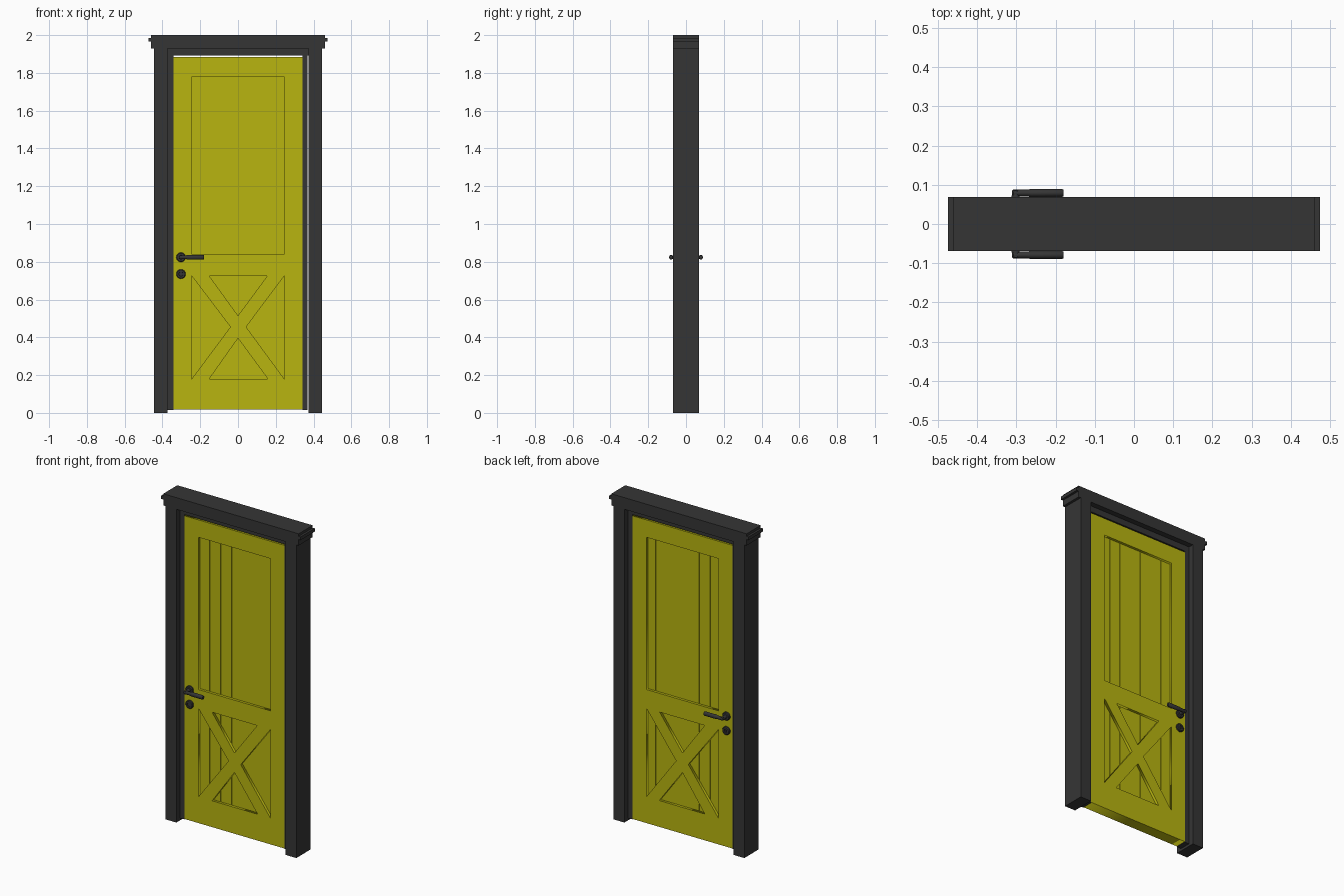
import bpy, math

if "Cube" in bpy.data.objects:
    bpy.data.objects.remove(bpy.data.objects["Cube"])

def material(name, rgb):
    m = bpy.data.materials.new(name)
    m.diffuse_color = (*rgb, 1)
    m.use_nodes = True
    m.node_tree.nodes["Principled BSDF"].inputs["Base Color"].default_value = m.diffuse_color
    return m

DARK = material("dark_paint", (0.036, 0.036, 0.036))
YELLOW = material("yellow_paint", (0.48, 0.46, 0.005))

def finish(ob, name, mat):
    ob.name = name
    ob.data.materials.clear()
    ob.data.materials.append(mat)
    return ob

def box(name, x, y, z, mat):
    """Box from (min, max) pairs."""
    bpy.ops.mesh.primitive_cube_add(size=1, location=[(a + b) / 2 for a, b in (x, y, z)])
    ob = bpy.context.object
    ob.scale = [b - a for a, b in (x, y, z)]
    bpy.ops.object.transform_apply(location=False, rotation=False, scale=True)
    return finish(ob, name, mat)

def lathe(name, profile, origin, direction, mat, seg=32, squash=1):
    """Solid of revolution; profile is (distance along axis, radius)."""
    axis, sign = direction
    verts, faces = [], []
    for d, r in profile:
        for i in range(seg):
            a = 2 * math.pi * i / seg
            u, v = r * math.cos(a), r * math.sin(a)
            p = (sign * d, u * squash, v) if axis == "x" else (u, sign * d, v)
            verts.append([o + c for o, c in zip(origin, p)])
    for j in range(len(profile) - 1):
        for i in range(seg):
            k = (i + 1) % seg
            faces.append((j * seg + i, j * seg + k, (j + 1) * seg + k, (j + 1) * seg + i))
    faces.append(tuple(range(seg))[::-1])
    faces.append(tuple(range((len(profile) - 1) * seg, len(profile) * seg)))
    me = bpy.data.meshes.new(name)
    me.from_pydata(verts, [], faces)
    ob = bpy.data.objects.new(name, me)
    bpy.context.collection.objects.link(ob)
    bpy.ops.object.select_all(action="DESELECT")
    ob.select_set(True)
    bpy.context.view_layer.objects.active = ob
    bpy.ops.object.mode_set(mode="EDIT")
    bpy.ops.mesh.select_all(action="SELECT")
    bpy.ops.mesh.normals_make_consistent(inside=False)
    bpy.ops.object.mode_set(mode="OBJECT")
    bpy.ops.object.shade_smooth_by_angle(angle=math.radians(35))
    return finish(ob, name, mat)

D = 0.0685   # half depth of the frame
T = 0.035    # half thickness of the door
P = 0.019    # half thickness of the plank panel

# Frame: casings, inner jambs, stepped header
for side, s in (("left", -1), ("right", 1)):
    box(f"{side}_casing", sorted((s * 0.372, s * 0.445)), (-D, D), (0, 1.928), DARK)
    outer = 0.372 if s < 0 else 0.369
    box(f"{side}_jamb", sorted((s * 0.341, s * outer)), (-T, T), (0.015, 1.928), DARK)
box("head_jamb", (-0.372, 0.372), (-T, T), (1.891, 1.928), DARK)
for name, w, z in (("header_board", 0.461, (1.928, 1.965)),
                   ("header_lip", 0.475, (1.965, 1.985)),
                   ("header_cap", 0.461, (1.985, 2.0))):
    box(name, (-w, w), (-D, D), z, DARK)

# Door leaf: outline with a panel opening and four openings around the cross brace
outlines = [
    [(-0.341, 0.018), (0.341, 0.018), (0.341, 1.884), (-0.341, 1.884)],
    [(-0.245, 0.84), (0.245, 0.84), (0.245, 1.777), (-0.245, 1.777)],
    [(-0.152, 0.725), (0.155, 0.725), (0.0, 0.515)],
    [(-0.152, 0.18), (0.158, 0.18), (0.0, 0.395)],
    [(-0.245, 0.725), (-0.04, 0.455), (-0.245, 0.18)],
    [(0.245, 0.725), (0.043, 0.455), (0.245, 0.18)],
]
cu = bpy.data.curves.new("door_leaf", "CURVE")
cu.dimensions = "2D"
cu.fill_mode = "BOTH"
cu.extrude = T
for pts in outlines:
    sp = cu.splines.new("POLY")
    sp.points.add(len(pts) - 1)
    for p, (x, z) in zip(sp.points, pts):
        p.co = (x, z, 0, 1)
    sp.use_cyclic_u = True
leaf = bpy.data.objects.new("door_leaf", cu)
bpy.context.collection.objects.link(leaf)
leaf.rotation_euler = (math.pi / 2, 0, 0)
bpy.ops.object.select_all(action="DESELECT")
leaf.select_set(True)
bpy.context.view_layer.objects.active = leaf
bpy.ops.object.convert(target="MESH")
finish(bpy.context.object, "door_leaf", YELLOW)

# Planks seen through the openings, with fine grooves between them
box("panel_core", (-0.25, 0.25), (-P + 0.004, P - 0.004), (0.17, 1.785), YELLOW)
edges = [-0.25] + [-0.03 + 0.0745 * k for k in range(-2, 4)] + [0.25]
for i, (a, b) in enumerate(zip(edges, edges[1:])):
    box(f"plank_{i + 1}", (a + 0.001, b - 0.001), (-P, P), (0.17, 1.785), YELLOW)

# Handles and key plates on both faces
HX, HZ, KZ = -0.302, 0.824, 0.735
for face, s in (("front", -1), ("back", 1)):
    y = s * (T - 0.001)
    lathe(f"{face}_rosette", [(0, 0.025), (0.009, 0.025), (0.013, 0.021), (0.013, 0.011),
                              (0.042, 0.010), (0.052, 0.010)], (HX, y, HZ), ("y", s), DARK)
    lathe(f"{face}_lever", [(-0.008, 0.009), (-0.006, 0.0105), (0.03, 0.0105), (0.04, 0.013),
                            (0.117, 0.013), (0.122, 0.010)],
          (HX, s * 0.079, HZ), ("x", 1), DARK, 24, 0.82)
    lathe(f"{face}_key_plate", [(0, 0.025), (0.009, 0.025), (0.013, 0.021), (0.013, 0.012),
                                (0.009, 0.011)], (HX, y, KZ), ("y", s), DARK)
    ys = sorted((s * (T + 0.004), s * (T + 0.011)))
    box(f"{face}_lock_barrel", (HX - 0.003, HX + 0.003), ys, (KZ - 0.007, KZ + 0.007), DARK)
